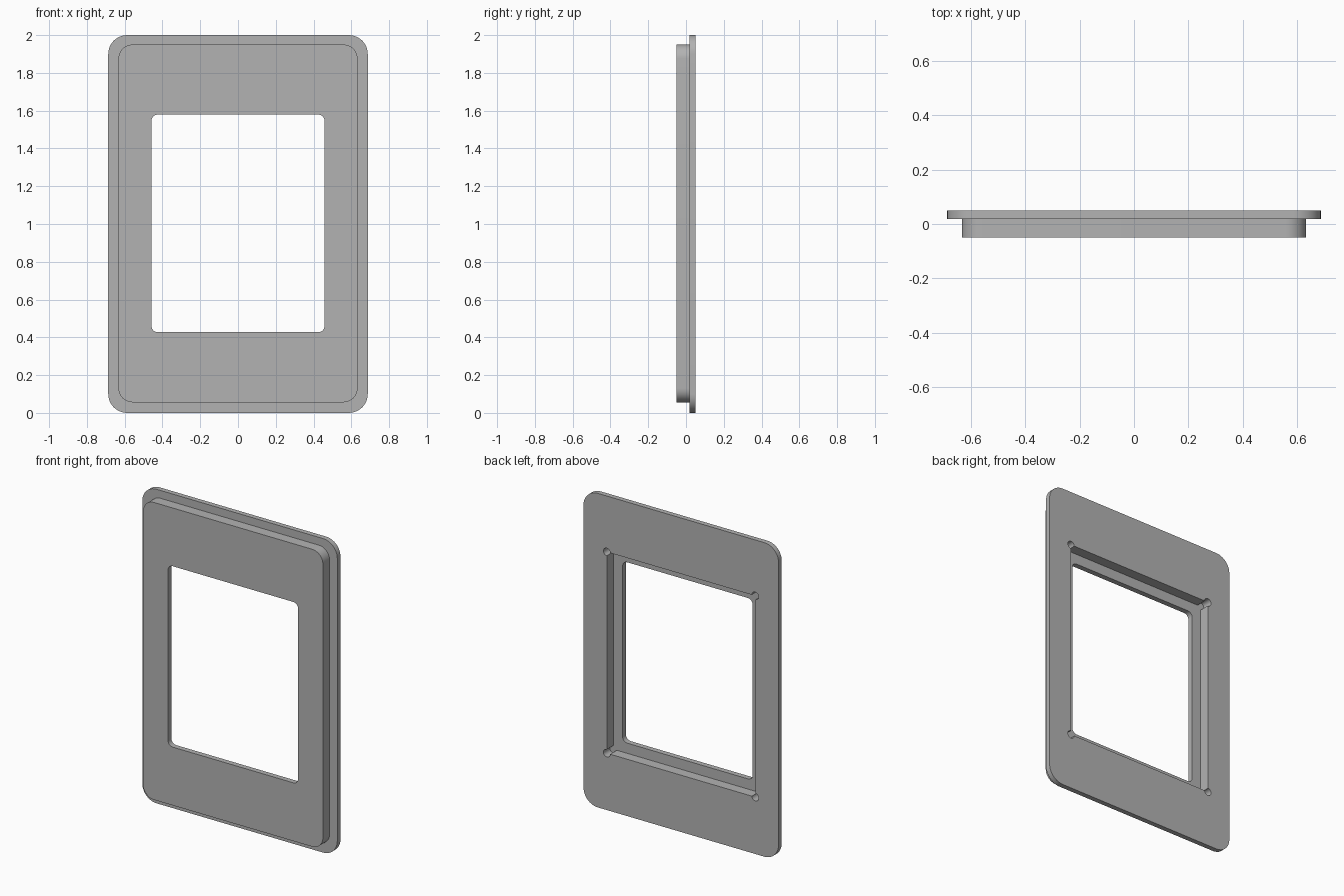
import bpy, bmesh
from math import cos, sin, pi

cube = bpy.data.objects.get("Cube")
if cube:
    bpy.data.objects.remove(cube, do_unlink=True)

grey = bpy.data.materials.new("plain grey")
grey.use_nodes = True
colour = (0.45, 0.45, 0.45, 1)
grey.diffuse_color = colour
grey.node_tree.nodes["Principled BSDF"].inputs["Base Color"].default_value = colour

MID = 1.003  # height of the middle of the lip and window


def outline(half_x, half_z, r, mid=MID, relief=False, steps=10):
    """Rectangle with rounded corners, or with round relief cuts at the corners."""
    points = []
    for i, (sx, sz) in enumerate([(1, 1), (-1, 1), (-1, -1), (1, -1)]):
        inset = 0 if relief else r
        start = i * pi / 2 - (pi / 2 if relief else 0)
        sweep = 1.5 * pi if relief else pi / 2
        n = steps * 2 if relief else steps
        for k in range(n + 1):
            a = start + sweep * k / n
            points.append((sx * (half_x - inset) + r * cos(a),
                           mid + sz * (half_z - inset) + r * sin(a)))
    return points


flange = outline(0.687, 1.0, 0.1, mid=1.0)
lip = outline(0.633, 0.947, 0.075)
window = outline(0.458, 0.576, 0.033)
pocket = outline(0.523, 0.641, 0.024, relief=True)

FRONT, FLOOR, STEP, BACK = -0.05, -0.016, 0.018, 0.05
bm = bmesh.new()


def loop(points, y):
    verts = [bm.verts.new((x, y, z)) for x, z in points]
    for a, b in zip(verts, verts[1:] + verts[:1]):
        bm.edges.new((a, b))
    return verts


def wall(a, b):
    n = len(a)
    for i in range(n):
        j = (i + 1) % n
        bm.faces.new((a[i], a[j], b[j], b[i]))


def flat_ring(outer, inner):
    edges = [bm.edges.get((r[i - 1], r[i])) for r in (outer, inner) for i in range(len(r))]
    bmesh.ops.triangle_fill(bm, edges=edges, use_beauty=True, normal=(0, 1, 0))


lip_front, lip_step = loop(lip, FRONT), loop(lip, STEP)
flange_step, flange_back = loop(flange, STEP), loop(flange, BACK)
pocket_back, pocket_floor = loop(pocket, BACK), loop(pocket, FLOOR)
window_floor, window_front = loop(window, FLOOR), loop(window, FRONT)

# Flat faces: front, step behind the lip, back, pocket floor
flat_ring(lip_front, window_front)
flat_ring(flange_step, lip_step)
flat_ring(flange_back, pocket_back)
flat_ring(pocket_floor, window_floor)

# Edge walls
wall(lip_front, lip_step)
wall(flange_step, flange_back)
wall(pocket_back, pocket_floor)
wall(window_floor, window_front)

bmesh.ops.recalc_face_normals(bm, faces=bm.faces[:])
mesh = bpy.data.meshes.new("frame_panel")
bm.to_mesh(mesh)
bm.free()
mesh.materials.append(grey)
panel = bpy.data.objects.new("frame_panel", mesh)
bpy.context.collection.objects.link(panel)

bpy.ops.object.select_all(action="DESELECT")
panel.select_set(True)
bpy.context.view_layer.objects.active = panel
bpy.ops.object.shade_smooth_by_angle(angle=pi / 6)
